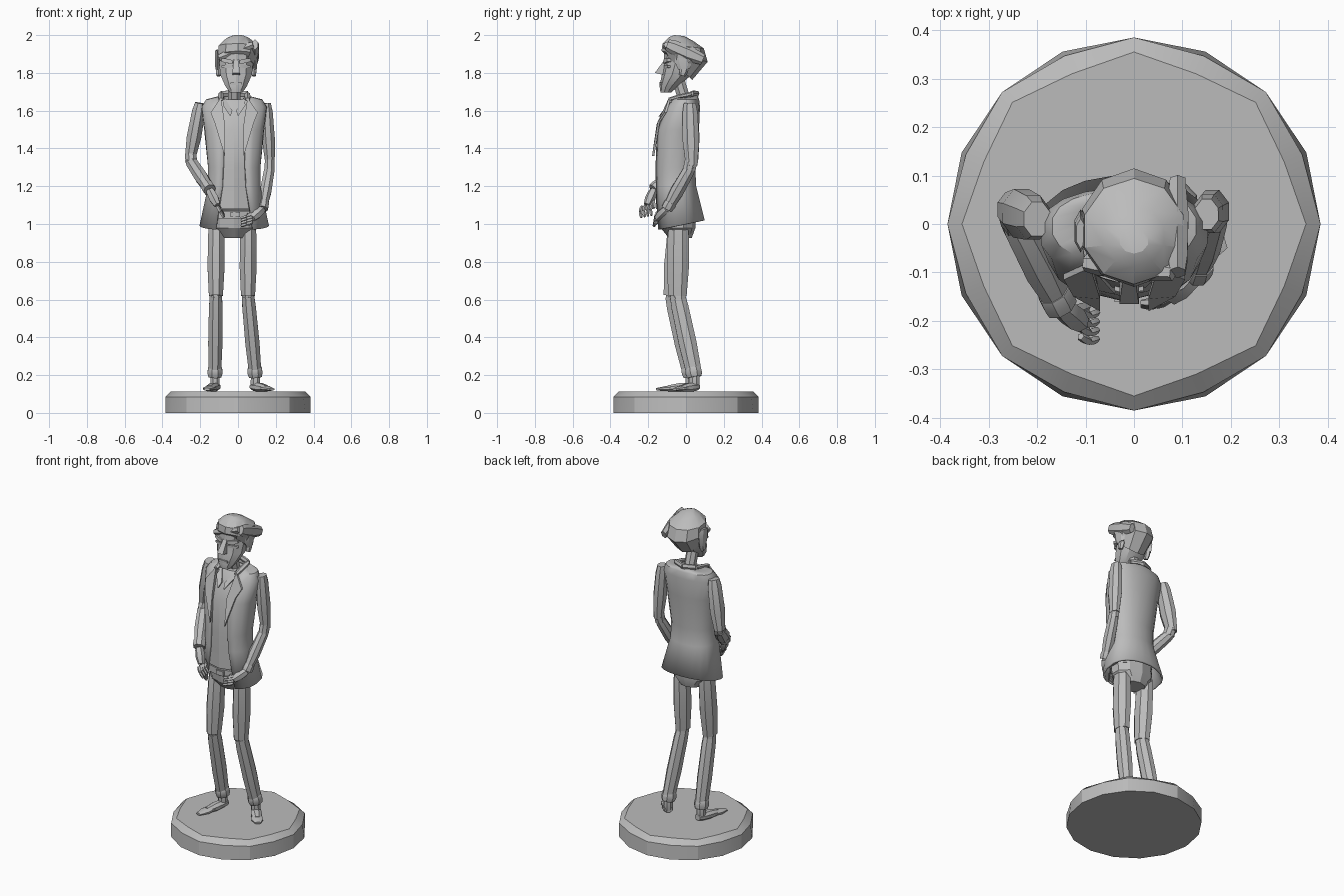
import bpy, bmesh, math
from mathutils import Vector

cube = bpy.data.objects.get("Cube")
if cube:
    bpy.data.objects.remove(cube)

grey = bpy.data.materials.new("plain_grey")
grey.use_nodes = True
grey.diffuse_color = (0.5, 0.5, 0.5, 1)
grey.node_tree.nodes["Principled BSDF"].inputs["Base Color"].default_value = grey.diffuse_color

RIGHT = Vector((1, 0, 0))
BACK = Vector((0, 1, 0))
UP = Vector((0, 0, 1))
middle = -.02  # the figure stands slightly off centre


def loft(name, rings, closed=True, smooth=25):
    """Skin a list of point rings; closed rings get end caps."""
    bm = bmesh.new()
    rows = [[bm.verts.new(point) for point in ring] for ring in rings]
    count = len(rows[0])
    for lower, upper in zip(rows, rows[1:]):
        for i in range(count if closed else count - 1):
            j = (i + 1) % count
            bm.faces.new((lower[i], lower[j], upper[j], upper[i]))
    if closed:
        bm.faces.new(rows[0])
        bm.faces.new(rows[-1])
    bmesh.ops.recalc_face_normals(bm, faces=bm.faces)
    mesh = bpy.data.meshes.new(name)
    bm.to_mesh(mesh)
    bm.free()
    mesh.materials.append(grey)
    part = bpy.data.objects.new(name, mesh)
    bpy.context.collection.objects.link(part)
    bpy.ops.object.select_all(action='DESELECT')
    bpy.context.view_layer.objects.active = part
    part.select_set(True)
    bpy.ops.object.shade_smooth_by_angle(angle=math.radians(smooth))
    return part


def oval(centre, u, v, sides=10):
    turn = math.tau / sides
    return [centre + u * math.cos((i + .5) * turn) + v * math.sin((i + .5) * turn) for i in range(sides)]


def slab(z, half, front, back, x=middle):
    """Level oval reaching from front to back."""
    centre = Vector((x, (back - front) / 2, z))
    return oval(centre, RIGHT * half, BACK * (front + back) / 2)


def limb(name, start, end, radius, flat=1.3, taper=.7, sides=8, ref=BACK):
    """Swelling tube between two joints; flat scales it along ref."""
    start, end = Vector(start), Vector(end)
    axis = (end - start).normalized()
    v = (ref - axis * axis.dot(ref)).normalized()
    u = v.cross(axis)
    rings = []
    for t in (0, .15, .6, 1):
        size = radius * (taper + (1 - taper) * math.sin(math.pi * t) ** .5) if 0 < t < 1 else radius * taper
        rings.append(oval(start.lerp(end, t), u * size, v * size * flat, sides))
    return loft(name, rings)


def plate(name, points, offset):
    """Plate with the given outline, thickened by offset."""
    outline = [Vector(point) for point in points]
    return loft(name, [outline, [point + offset for point in outline]])


def mirrored(side, points, x=middle):
    return [(x + side * point[0], *point[1:]) for point in points]


# Round stand with faceted rim
def disc(z, radius, dent):
    ring = []
    for i in range(16):
        angle = i * math.pi / 8
        reach = radius * (dent if i % 2 else 1)
        ring.append(Vector((reach * math.sin(angle), reach * math.cos(angle), z)))
    return ring


loft("stand", [disc(0, .385, 1), disc(.085, .385, .975), disc(.113, .355, .945)])

# Jacket rows: height, half width, front reach, back reach, opening half width
jacket_rows = [(1.68, .07, .05, .06, .06), (1.66, .15, .08, .07, .07),
               (1.62, .175, .11, .075, .065), (1.5, .16, .16, .07, .055),
               (1.3, .14, .17, .05, .06), (1.2, .14, .17, .055, .065),
               (1.0, .185, .165, .1, .1)]


def open_oval(z, half, front, back, gap, steps=18):
    """Oval broken at the front, its hem lifted towards the back."""
    start = math.asin(gap / half)
    lift = max(0, 1.2 - z)
    ring = []
    for i in range(steps):
        angle = start + (math.tau - 2 * start) * i / (steps - 1)
        c = math.cos(angle)
        y = (back - front) / 2 - (front + back) / 2 * math.copysign(abs(c) ** .8, c)
        ring.append(Vector((middle - half * math.sin(angle), y, z + lift * y)))
    return ring


jacket = loft("jacket", [open_oval(*row) for row in jacket_rows], closed=False, smooth=35)
cloth = jacket.modifiers.new("cloth", 'SOLIDIFY')
cloth.thickness = .012

# Shirt inside the jacket, then belt and hips
shirt_rows = [slab(z, half - .02, front - .01, back - .02) for z, half, front, back, gap in jacket_rows[1:-1]]
loft("shirt", shirt_rows + [slab(1.08, .14, .16, .05)])
loft("belt", [slab(z, .137, .155, .05) for z in (1.07, 1.03)])
loft("hips", [slab(1.05, .13, .145, .05), slab(.98, .13, .135, .05), slab(.925, .07, .09, .03)])
limb("buckle", (-.04, -.15, 1.05), (.01, -.15, 1.05), .02, flat=.8, taper=1, sides=4)

# Lapels and collars on both sides
for side, word in ((-1, "right"), (1, "left")):
    plate(word + "_lapel", mirrored(side, [(.07, -.09, 1.67), (.125, -.115, 1.59), (.105, -.15, 1.54),
                                           (.05, -.18, 1.36), (.05, -.155, 1.53)]), BACK * .012)
    plate(word + "_shirt_collar", mirrored(side, [(.05, -.055, 1.67), (.06, -.1, 1.63),
                                                  (.02, -.145, 1.57), (.01, -.12, 1.6)]), BACK * .015)
    nape, bend, tip = mirrored(side, [(0, .06, 1.69), (.07, .03, 1.69), (.07, -.09, 1.66)])
    limb(word + "_back_collar", nape, bend, .018, flat=.7, taper=.9, sides=6)
    limb(word + "_side_collar", bend, tip, .018, flat=.7, sides=6, ref=UP)

limb("neck", (middle, .01, 1.6), (middle, -.04, 1.76), .035, flat=1, taper=1)


# Arms: sleeves, elbow joint, cuff, palm and fingers
def arm(word, shoulder, elbow, wrist, knuckles, fingertips, spread, radius):
    shoulder, elbow, wrist = Vector(shoulder), Vector(elbow), Vector(wrist)
    knuckles, fingertips, spread = Vector(knuckles), Vector(fingertips), Vector(spread)
    limb(word + "_upper_arm", shoulder, elbow, radius)
    limb(word + "_elbow", elbow.lerp(shoulder, .1), elbow.lerp(wrist, .1), radius * .75, taper=1)
    limb(word + "_forearm", elbow, wrist, radius * .9, flat=1.15)
    limb(word + "_cuff", wrist.lerp(elbow, .15), wrist, radius * .85, flat=1.1, taper=.95)
    limb(word + "_palm", wrist, knuckles, .028, flat=1, sides=6)
    for i in range(4):
        base = knuckles + spread * (i - 1.5)
        bend = base.lerp(fingertips + spread * (i - 1.5), .5) - BACK * .008
        limb(word + "_finger", base, bend, .011, flat=1, sides=5)
        limb(word + "_fingertip", bend, fingertips + spread * (i - 1.5), .009, flat=1, sides=5)
    limb(word + "_thumb", wrist.lerp(knuckles, .4), knuckles.lerp(fingertips, .4) - spread * 2, .011, sides=5)


arm("right", (-.2, .01, 1.64), (-.255, .03, 1.34), (-.15, -.17, 1.18),
    (-.11, -.205, 1.1), (-.075, -.21, 1.04), (0, -.018, -.004), .042)
arm("left", (.15, .02, 1.64), (.17, .03, 1.31), (.13, -.1, 1.08),
    (.075, -.15, 1.03), (.015, -.165, 1.01), (0, -.002, -.014), .037)


# Legs: thigh, knee band, shin, trouser cuff, sock and shoe
def leg(word, hip, knee, ankle, toe):
    hip, knee, ankle, toe = Vector(hip), Vector(knee), Vector(ankle), Vector(toe)
    limb(word + "_thigh", hip, knee, .049, taper=.82)
    limb(word + "_knee", knee.lerp(hip, .05), knee.lerp(ankle, .1), .036, flat=1.2, taper=.95)
    limb(word + "_shin", knee, ankle, .041, flat=1.25, taper=.85)
    limb(word + "_trouser_cuff", ankle.lerp(knee, .1), ankle - UP * .01, .043, flat=1.1, taper=.85)
    limb(word + "_sock", ankle, ankle - UP * .07, .027, flat=1.1, taper=.9)
    heel = ankle.lerp(toe, -.15)
    heel.z = .14
    limb(word + "_shoe", heel, heel.lerp(toe, .7), .034, flat=.75, ref=UP)
    limb(word + "_shoe_toe", heel.lerp(toe, .4), toe, .036, flat=.4, taper=.5, ref=UP)


leg("right", (-.115, -.04, 1), (-.117, -.07, .62), (-.122, .025, .2), (-.165, -.155, .125))
leg("left", (.055, -.04, 1), (.053, -.045, .62), (.092, .045, .2), (.18, -.06, .125))

# Head, narrowing to the chin, and facial features
face = -.01
loft("head", [slab(1.695, .035, .135, -.08, face), slab(1.73, .06, .14, -.04, face),
              slab(1.79, .088, .128, .03, face), slab(1.85, .094, .118, .06, face),
              slab(1.93, .092, .115, .07, face)])
bridge = mirrored(1, [(-.012, -.11, 1.875), (.012, -.11, 1.875), (.02, -.165, 1.8), (-.02, -.165, 1.8)], face)
plate("nose", bridge, BACK * .05 - UP * .012)
limb("mouth", (-.04, -.13, 1.743), (.02, -.13, 1.743), .012, sides=4)
for side, word in ((-1, "right"), (1, "left")):
    inner, outer, ear_top, ear_lobe, temple, jaw = mirrored(
        side, [(.015, -.11, 1.857), (.075, -.09, 1.868), (.094, 0, 1.85),
               (.094, -.02, 1.785), (.1, -.02, 1.92), (.1, -.01, 1.82)], face)
    limb(word + "_brow", inner, outer, .016, sides=4)
    limb(word + "_eyelid", Vector(inner) - UP * .022, Vector(outer) - UP * .035, .011, sides=4)
    limb(word + "_ear", ear_top, ear_lobe, .016, flat=1.5, sides=6)
    limb(word + "_sideburn", temple, jaw, .015, flat=3, sides=6)


# Swept-back hair: tilted ovals given by front, back and half width
def tilted(front_y, front_z, back_y, back_z, half):
    front, back = Vector((0, front_y, front_z)), Vector((0, back_y, back_z))
    return oval((front + back) / 2, RIGHT * half, (back - front) / 2 * 1.04)


loft("hair", [tilted(-.1, 1.89, .03, 1.765, .09), tilted(-.125, 1.915, .11, 1.86, .113),
              tilted(-.12, 1.955, .09, 1.93, .107), tilted(-.085, 1.99, .035, 1.97, .065),
              tilted(-.06, 2, -.01, 1.995, .03)])
limb("fringe", (-.1, -.08, 1.88), (.08, -.1, 1.95), .026, flat=1, sides=6)
limb("side_tuft", (.09, -.1, 1.95), (.09, .09, 1.87), .026, flat=1.6, sides=6, ref=UP)
